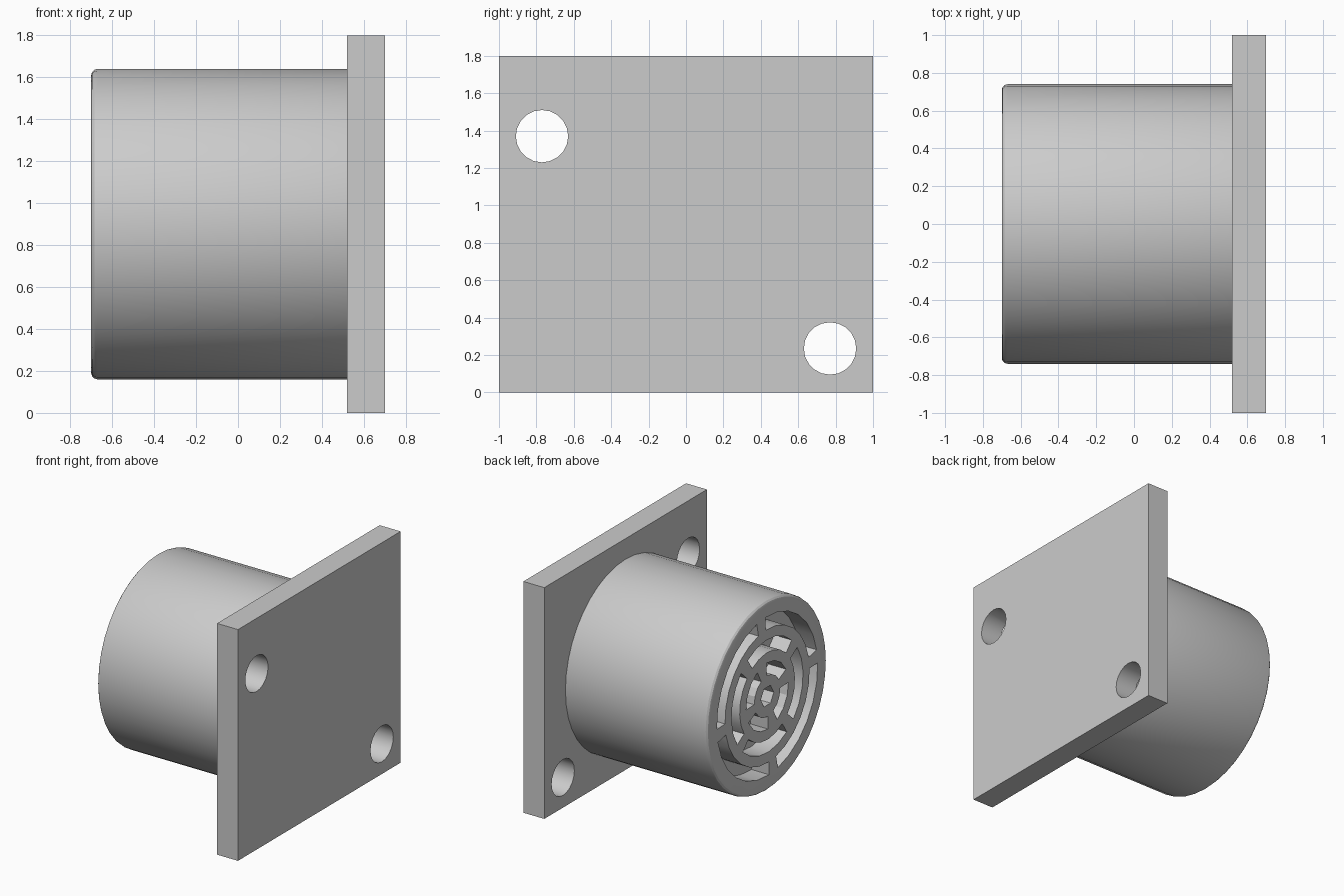
import bpy, bmesh, math
from mathutils import Matrix, Vector

if "Cube" in bpy.data.objects:
    bpy.data.objects.remove(bpy.data.objects["Cube"])

GREY = (0.6, 0.6, 0.6, 1)
mat = bpy.data.materials.new("light grey")
mat.use_nodes = True
mat.diffuse_color = GREY
mat.node_tree.nodes["Principled BSDF"].inputs["Base Color"].default_value = GREY

CENTRE_Z = 0.9
FACE_X = -0.70


def finish(name, bm):
    bmesh.ops.recalc_face_normals(bm, faces=bm.faces)
    mesh = bpy.data.meshes.new(name)
    bm.to_mesh(mesh)
    bm.free()
    mesh.materials.append(mat)
    obj = bpy.data.objects.new(name, mesh)
    bpy.context.collection.objects.link(obj)
    return obj


def add_cylinder(bm, x0, x1, y, z, radius, sides):
    place = Matrix.Translation(((x0 + x1) / 2, y, z)) @ Matrix.Rotation(math.pi / 2, 4, "Y")
    bmesh.ops.create_cone(bm, cap_ends=True, segments=sides, radius1=radius,
                          radius2=radius, depth=x1 - x0, matrix=place)


def add_slot(bm, r_in, r_out, start, sweep, depth, steps):
    """Curved bar sunk into the end face; angles run from -y towards +z."""
    outline = []
    for r, order in ((r_in, range(steps + 1)), (r_out, range(steps, -1, -1))):
        for i in order:
            a = math.radians(start + sweep * i / steps)
            outline.append(bm.verts.new((FACE_X - 0.1, -r * math.cos(a), CENTRE_Z + r * math.sin(a))))
    face = bm.faces.new(outline)
    out = bmesh.ops.extrude_face_region(bm, geom=[face])
    moved = [v for v in out["geom"] if isinstance(v, bmesh.types.BMVert)]
    bmesh.ops.translate(bm, verts=moved, vec=Vector((0.1 + depth, 0, 0)))


def apply_all(obj):
    bpy.ops.object.select_all(action="DESELECT")
    obj.select_set(True)
    bpy.context.view_layer.objects.active = obj
    for m in list(obj.modifiers):
        bpy.ops.object.modifier_apply(modifier=m.name)
    bpy.ops.object.shade_smooth_by_angle(angle=math.radians(21))


def cut(obj, cutter):
    cutter.hide_render = True
    mod = obj.modifiers.new("cut", "BOOLEAN")
    mod.operation = "DIFFERENCE"
    mod.solver = "EXACT"
    mod.object = cutter
    apply_all(obj)
    bpy.data.objects.remove(cutter)


# Mounting plate with two screw holes in opposite corners
bm = bmesh.new()
bmesh.ops.create_cube(bm, size=1, matrix=Matrix.Translation((0.61, 0, CENTRE_Z))
                      @ Matrix.Diagonal((0.18, 2, 1.8, 1)))
plate = finish("mounting_plate", bm)
bm = bmesh.new()
for y, z in ((-0.77, 1.37), (0.77, 0.235)):
    add_cylinder(bm, 0.4, 0.8, y, z, 0.14, 20)
cut(plate, finish("screw_hole_cutter", bm))

# Round housing with a softened front rim
bm = bmesh.new()
add_cylinder(bm, FACE_X, 0.56, 0, CENTRE_Z, 0.74, 40)
housing = finish("round_housing", bm)
bevel = housing.modifiers.new("rim", "BEVEL")
bevel.width = 0.03
bevel.segments = 3
bevel.limit_method = "ANGLE"
bevel.angle_limit = math.radians(60)

# Grille: three rings of four curved slots around a small hexagonal hole
bm = bmesh.new()
DEPTH = 0.15
for r_in, r_out, start, sweep, steps in ((0.52, 0.62, 12, 80, 6),
                                         (0.34, 0.44, 47, 76, 5),
                                         (0.16, 0.26, 28, 64, 3)):
    for k in range(4):
        add_slot(bm, r_in, r_out, start + 90 * k, sweep, DEPTH, steps)
add_cylinder(bm, FACE_X - 0.1, FACE_X + DEPTH, 0, CENTRE_Z, 0.08, 6)
cut(housing, finish("grille_cutter", bm))
